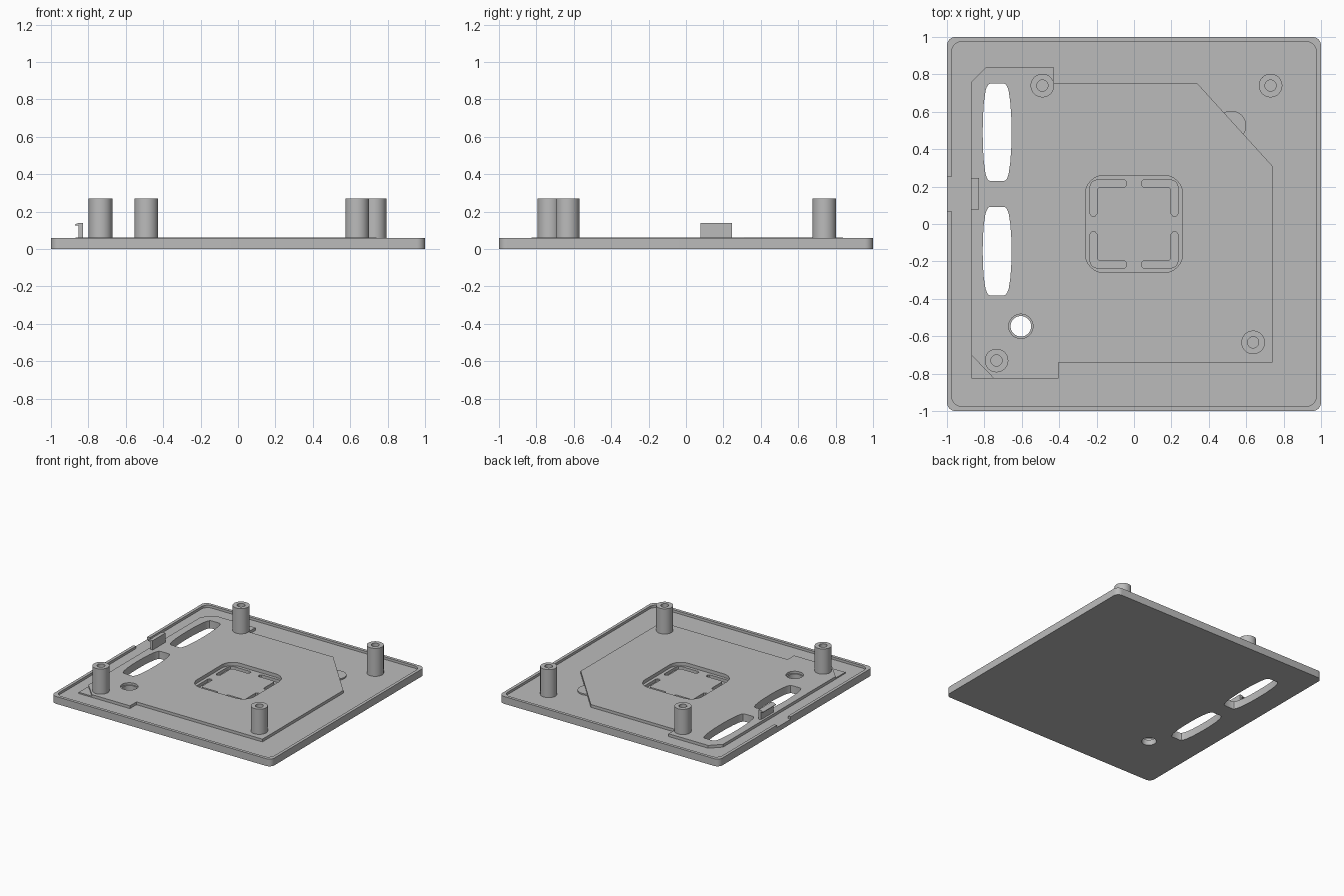
import bpy, bmesh, math

if "Cube" in bpy.data.objects:
    bpy.data.objects.remove(bpy.data.objects["Cube"])

grey = bpy.data.materials.new("light_grey")
grey.diffuse_color = (0.5, 0.5, 0.5, 1)
grey.use_nodes = True
grey.node_tree.nodes["Principled BSDF"].inputs["Base Color"].default_value = grey.diffuse_color
RIM, FLOOR, DECK = 0.06, 0.04, 0.063


def prism(name, pts, z0, z1):
    """Extrude a flat outline between two heights."""
    bm = bmesh.new()
    low = [bm.verts.new((x, y, z0)) for x, y in pts]
    high = [bm.verts.new((x, y, z1)) for x, y in pts]
    bm.faces.new(low)
    bm.faces.new(high)
    for i in range(len(pts)):
        j = (i + 1) % len(pts)
        bm.faces.new((low[i], low[j], high[j], high[i]))
    bmesh.ops.recalc_face_normals(bm, faces=bm.faces[:])
    me = bpy.data.meshes.new(name)
    bm.to_mesh(me)
    bm.free()
    me.materials.append(grey)
    ob = bpy.data.objects.new(name, me)
    bpy.context.collection.objects.link(ob)
    return ob


def circle(cx, cy, r, n=40):
    return [(cx + r * math.cos(2 * math.pi * i / n),
             cy + r * math.sin(2 * math.pi * i / n)) for i in range(n)]


def rounded_square(half, r, n=8):
    pts = []
    for k, (sx, sy) in enumerate(((1, 1), (-1, 1), (-1, -1), (1, -1))):
        for i in range(n + 1):
            a = math.pi / 2 * (k + i / n)
            pts.append((sx * (half - r) + r * math.cos(a),
                        sy * (half - r) + r * math.sin(a)))
    return pts


def box(x0, x1, y0, y1):
    return [(x0, y0), (x1, y0), (x1, y1), (x0, y1)]


def combine(target, tool, operation):
    """Apply a boolean and discard the tool."""
    mod = target.modifiers.new("cut", 'BOOLEAN')
    mod.operation, mod.object, mod.solver = operation, tool, 'EXACT'
    bpy.context.view_layer.update()
    dg = bpy.context.evaluated_depsgraph_get()
    me = bpy.data.meshes.new_from_object(target.evaluated_get(dg))
    target.modifiers.clear()
    target.data = me
    bpy.data.objects.remove(tool)


def smooth(ob):
    ob.data.polygons.foreach_set("use_smooth", [True] * len(ob.data.polygons))
    ob.data.set_sharp_from_angle(angle=math.radians(30))


def cut(ob, pts, z0, z1=0.5):
    combine(ob, prism("cutter", pts, z0, z1), 'DIFFERENCE')


# Plate with a thin rim, open at the left side
plate = prism("base_plate", rounded_square(1.0, 0.045), 0, RIM)
cut(plate, rounded_square(0.975, 0.055), FLOOR)
cut(plate, box(-1.1, -0.96, 0.07, 0.25), FLOOR)

# Raised deck with a lowered corner, and the round boss beside it
deck = prism("deck", [(-0.87, -0.70), (-0.87, 0.76), (-0.79, 0.84), (-0.43, 0.84),
                      (-0.43, 0.75), (0.34, 0.75), (0.74, 0.31), (0.74, -0.74),
                      (-0.405, -0.74), (-0.405, -0.825), (-0.75, -0.825)], 0.02, DECK)
combine(plate, deck, 'UNION')
corner = prism("corner", [(-0.87, -0.825), (-0.74, -0.825), (-0.74, -0.70),
                          (-0.87, -0.69)], 0.021, 0.05)
combine(plate, corner, 'UNION')
combine(plate, prism("boss", circle(0.52, 0.525, 0.08), 0.022, 0.051), 'UNION')

# Long barrel-shaped openings
for cy, half in ((0.49, 0.26), (-0.145, 0.237)):
    quarter = [(0.077, 0.0), (0.076, half * 0.3), (0.071, half * 0.6),
               (0.062, half * 0.85), (0.055, half - 0.018),
               (0.048, half - 0.005), (0.038, half)]
    right = quarter + [(x, -y) for x, y in quarter[:0:-1]]
    upper = quarter + [(-x, y) for x, y in quarter[::-1]]
    lower = [(-x, -y) for x, y in quarter[1:]] + [(x, -y) for x, y in quarter[:0:-1]]
    cut(plate, [(-0.732 + x, cy + y) for x, y in upper + lower], -0.1)

# Round opening with a stepped edge
cut(plate, circle(-0.605, -0.547, 0.065), 0.045)
cut(plate, circle(-0.605, -0.547, 0.055), -0.1)

# Central recess with four corner grooves
cut(plate, rounded_square(0.26, 0.10), 0.035)
groove = [(0.045, 0.203), (0.05, 0.198), (0.185, 0.198), (0.198, 0.185),
          (0.198, 0.055), (0.208, 0.043), (0.226, 0.043), (0.235, 0.055),
          (0.235, 0.20), (0.225, 0.225), (0.20, 0.235), (0.05, 0.235),
          (0.04, 0.226), (0.04, 0.208)]
for sx in (1, -1):
    for sy in (1, -1):
        cut(plate, [(sx * x, sy * y) for x, y in groove], 0.01)
smooth(plate)

# Hollow screw posts
for i, (x, y) in enumerate(((-0.49, 0.74), (0.73, 0.74), (-0.735, -0.73), (0.637, -0.633))):
    post = prism(f"screw_post_{i + 1}", circle(x, y, 0.063), 0.03, 0.27)
    cut(post, circle(x, y, 0.03, 32), 0.08)
    smooth(post)

# Snap clip: hooked profile in x and z, drawn along y
clip = prism("snap_clip", [(-0.852, 0.05), (-0.83, 0.05), (-0.83, 0.14),
                           (-0.852, 0.14), (-0.872, 0.131), (-0.872, 0.126),
                           (-0.852, 0.126)], 0.078, 0.245)
for v in clip.data.vertices:
    v.co = (v.co.x, v.co.z, v.co.y)
clip.data.flip_normals()
